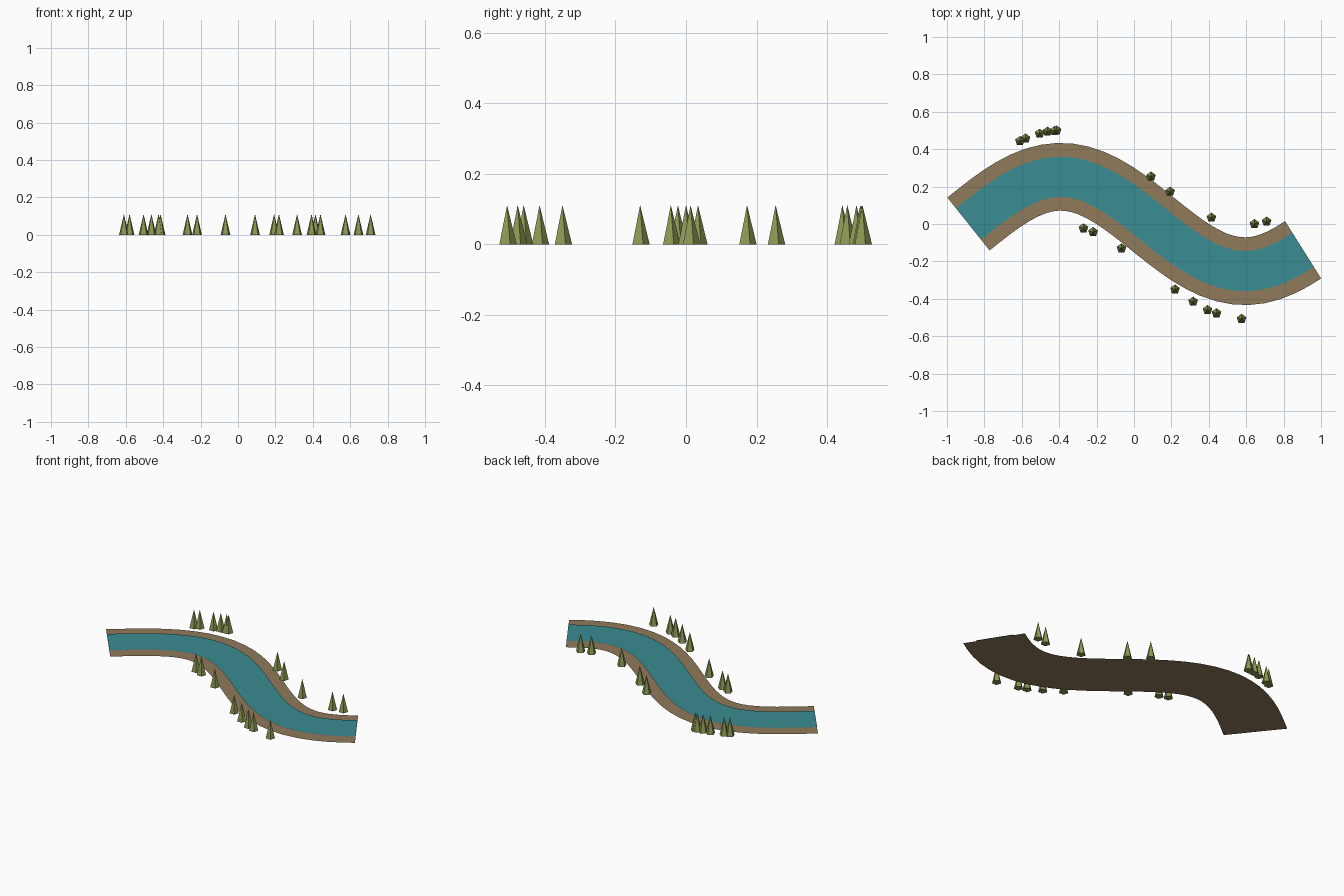
import bpy
import bmesh
import math
from mathutils import Vector

if "Cube" in bpy.data.objects:
    bpy.data.objects.remove(bpy.data.objects["Cube"], do_unlink=True)


def material(name, rgb):
    mat = bpy.data.materials.new(name)
    mat.use_nodes = True
    mat.diffuse_color = (*rgb, 1)
    mat.node_tree.nodes["Principled BSDF"].inputs["Base Color"].default_value = (*rgb, 1)
    return mat


earth = material("earth brown", (0.28, 0.195, 0.103))
teal = material("river teal", (0.042, 0.265, 0.292))
olive = material("tree olive", (0.262, 0.305, 0.085))


def add_object(name, bm, mat):
    mesh = bpy.data.meshes.new(name)
    bm.to_mesh(mesh)
    bm.free()
    mesh.materials.append(mat)
    obj = bpy.data.objects.new(name, mesh)
    bpy.context.collection.objects.link(obj)
    return obj


# Winding course: a sine wave sampled at even steps
START, END, AMPLITUDE, HALF_WAVE, STEPS = -0.885, 0.904, 0.2525, 0.985, 30
course = []
for i in range(STEPS + 1):
    x = START + (END - START) * i / STEPS
    course.append(Vector((x, AMPLITUDE * math.sin(math.pi * (x - START) / HALF_WAVE), 0)))


def ribbon(name, half_width, z, mat):
    """Flat strip of constant width that follows the course."""
    bm = bmesh.new()
    rows = []
    for i, point in enumerate(course):
        along = (course[min(i + 1, STEPS)] - course[max(i - 1, 0)]).normalized()
        side = Vector((-along.y, along.x, 0)) * half_width
        lift = Vector((0, 0, z))
        rows.append((bm.verts.new(point - side + lift), bm.verts.new(point + side + lift)))
    for (r0, l0), (r1, l1) in zip(rows, rows[1:]):
        bm.faces.new((r0, r1, l1, l0))
    return add_object(name, bm, mat)


ribbon("river_bank", 0.181, 0.0, earth)
ribbon("river_water", 0.1075, 0.005, teal)

# Five-sided cone trees, one corner pointing to the back
RADIUS, HEIGHT = 0.027, 0.111
bm = bmesh.new()
ring = []
for k in range(5):
    a = math.pi / 2 + math.tau * k / 5
    ring.append(bm.verts.new((RADIUS * math.cos(a), RADIUS * math.sin(a), 0)))
tip = bm.verts.new((0, 0, HEIGHT))
for k in range(5):
    bm.faces.new((ring[k], ring[(k + 1) % 5], tip))
bm.faces.new(ring[::-1])
first_tree = add_object("tree", bm, olive)

# Trees scattered along both banks
spots = [
    (-0.61, 0.443), (-0.58, 0.457), (-0.505, 0.483), (-0.463, 0.494),
    (-0.425, 0.497), (-0.414, 0.5), (-0.27, -0.023), (-0.219, -0.043),
    (-0.067, -0.13), (0.091, 0.254), (0.193, 0.173), (0.219, -0.35),
    (0.316, -0.415), (0.393, -0.46), (0.414, 0.034), (0.441, -0.477),
    (0.575, -0.507), (0.644, 0), (0.709, 0.013),
]
for n, (x, y) in enumerate(spots):
    tree = first_tree
    if n:
        tree = bpy.data.objects.new(f"tree_{n + 1}", first_tree.data)
        bpy.context.collection.objects.link(tree)
    tree.location = (x, y, 0)
